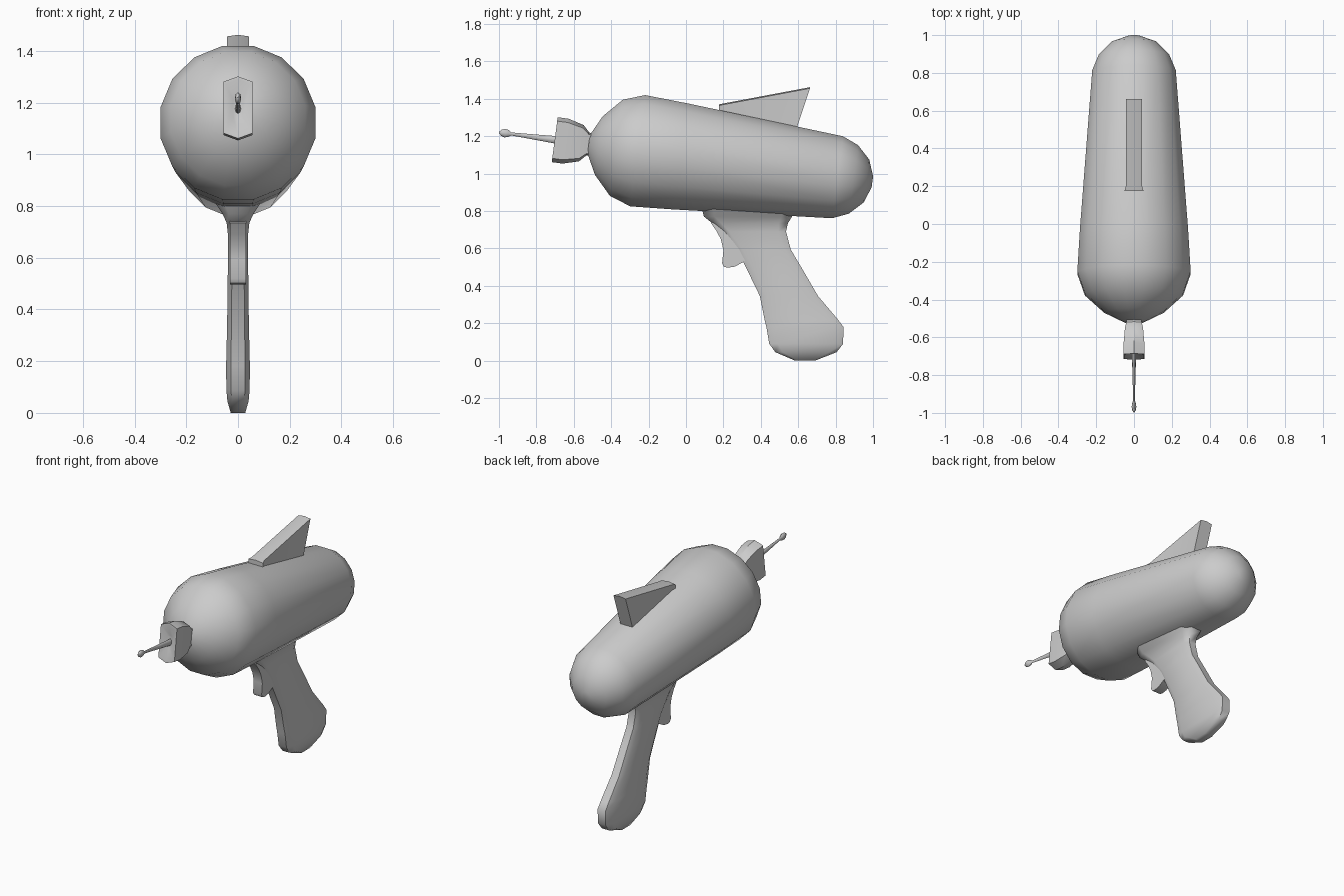
import bpy, bmesh, math
from mathutils import Vector

if "Cube" in bpy.data.objects:
    bpy.data.objects.remove(bpy.data.objects["Cube"])

TILT = 0.132
C, S = math.cos(TILT), math.sin(TILT)


def on_axis(t, x, h):
    """Point at distance t along the tilted barrel axis, offset x sideways, h upwards."""
    return Vector((x, t * C + h * S, 1.088 - t * S + h * C))


def finish(name, bm, angle):
    bmesh.ops.recalc_face_normals(bm, faces=bm.faces)
    mesh = bpy.data.meshes.new(name)
    bm.to_mesh(mesh)
    bm.free()
    ob = bpy.data.objects.new(name, mesh)
    bpy.context.collection.objects.link(ob)
    bpy.ops.object.select_all(action='DESELECT')
    ob.select_set(True)
    bpy.context.view_layer.objects.active = ob
    bpy.ops.object.shade_smooth_by_angle(angle=math.radians(angle))
    return ob


def loft(name, rings, angle=50):
    bm = bmesh.new()
    loops = [[bm.verts.new(p) for p in ring] for ring in rings]
    n = len(loops[0])
    for a, b in zip(loops, loops[1:]):
        for i in range(n):
            j = (i + 1) % n
            bm.faces.new((a[i], a[j], b[j], b[i]))
    bm.faces.new(loops[0])
    bm.faces.new(loops[-1])
    return finish(name, bm, angle)


def circle_ring(t, r, sides, flat=1.0, turn=0.0):
    angles = [2 * math.pi * (i + turn) / sides for i in range(sides)]
    return [on_axis(t, flat * r * math.sin(a), r * math.cos(a)) for a in angles]


# Barrel body: tapered, tilted capsule with 16 sides
k = 1 / math.cos(math.pi / 16)
body = [(-0.525, 0.05), (-0.47, 0.158), (-0.375, 0.26), (-0.26, 0.30), (-0.03, 0.286),
        (0.817, 0.221), (0.903, 0.185), (0.973, 0.116), (1.005, 0.03)]
loft("barrel_body", [circle_ring(t, r * k, 16, turn=0.5) for t, r in body], 60)

# Muzzle: narrow six-sided flare with a shallow recess in its face
HEX = [(0, 1), (1, 0.83), (1, -0.83), (0, -1), (-1, -0.83), (-1, 0.83)]
muzzle = [(-0.48, 0.036, 0.06), (-0.53, 0.04, 0.062), (-0.565, 0.048, 0.098),
          (-0.65, 0.055, 0.121), (-0.708, 0.056, 0.121), (-0.708, 0.048, 0.11),
          (-0.685, 0.018, 0.04)]
loft("muzzle", [[on_axis(t, w * x, h * z) for x, z in HEX] for t, w, h in muzzle], 35)

# Antenna: slim spike ending in a flattened bead
antenna = [(-0.67, 0.022), (-0.80, 0.015), (-0.943, 0.008), (-0.957, 0.018),
           (-0.976, 0.023), (-0.995, 0.017), (-1.007, 0.005)]
loft("antenna", [circle_ring(t, r, 8, flat=0.55) for t, r in antenna], 60)

# Grip: height, front edge, back edge, half width
grip = [(0.00, 0.583, 0.69, 0.028), (0.045, 0.478, 0.805, 0.041), (0.09, 0.445, 0.84, 0.045),
        (0.18, 0.430, 0.842, 0.046), (0.22, 0.42, 0.812, 0.045), (0.345, 0.395, 0.706, 0.042),
        (0.50, 0.32, 0.616, 0.040), (0.594, 0.27, 0.56, 0.039), (0.69, 0.19, 0.535, 0.039),
        (0.735, 0.14, 0.545, 0.044), (0.77, 0.096, 0.567, 0.06), (0.83, 0.08, 0.59, 0.10)]


def grip_ring(z, f, b, w):
    e = 0.12 * (b - f)
    half = [(0.6 * w, f), (w, f + e), (w, b - e), (0.6 * w, b)]
    return [(x, y, z) for x, y in half] + [(-x, y, z) for x, y in reversed(half)]


loft("grip", [grip_ring(*g) for g in grip], 60)

# Trigger: side profile given thickness
trigger = [(0.134, 0.735), (0.165, 0.69), (0.187, 0.647), (0.20, 0.59), (0.193, 0.52),
           (0.203, 0.502), (0.225, 0.497), (0.262, 0.503), (0.33, 0.54), (0.32, 0.62), (0.22, 0.76),
           (0.15, 0.80)]
loft("trigger", [[(x, y, z) for y, z in trigger] for x in (-0.03, 0.03)], 40)

# Top fin: wedge with a slightly crowned upper edge
fin = [(0.176, 1.28, 1.368, 0.05), (0.21, 1.28, 1.374, 0.044),
       (0.582, 1.20, 1.444, 0.042), (0.594, 1.20, 1.457, 0.042)]


def fin_ring(y_low, z_low, y_top, z_top, w):
    return [(-w, y_low, z_low), (w, y_low, z_low), (w, y_top, z_top - 0.006),
            (0, y_top, z_top), (-w, y_top, z_top - 0.006)]


loft("top_fin", [fin_ring(0.176, 1.28, 0.176, 1.370, 0.05),
                 fin_ring(0.20, 1.28, 0.20, 1.375, 0.043),
                 fin_ring(0.577, 1.20, 0.663, 1.462, 0.042)], 30)
